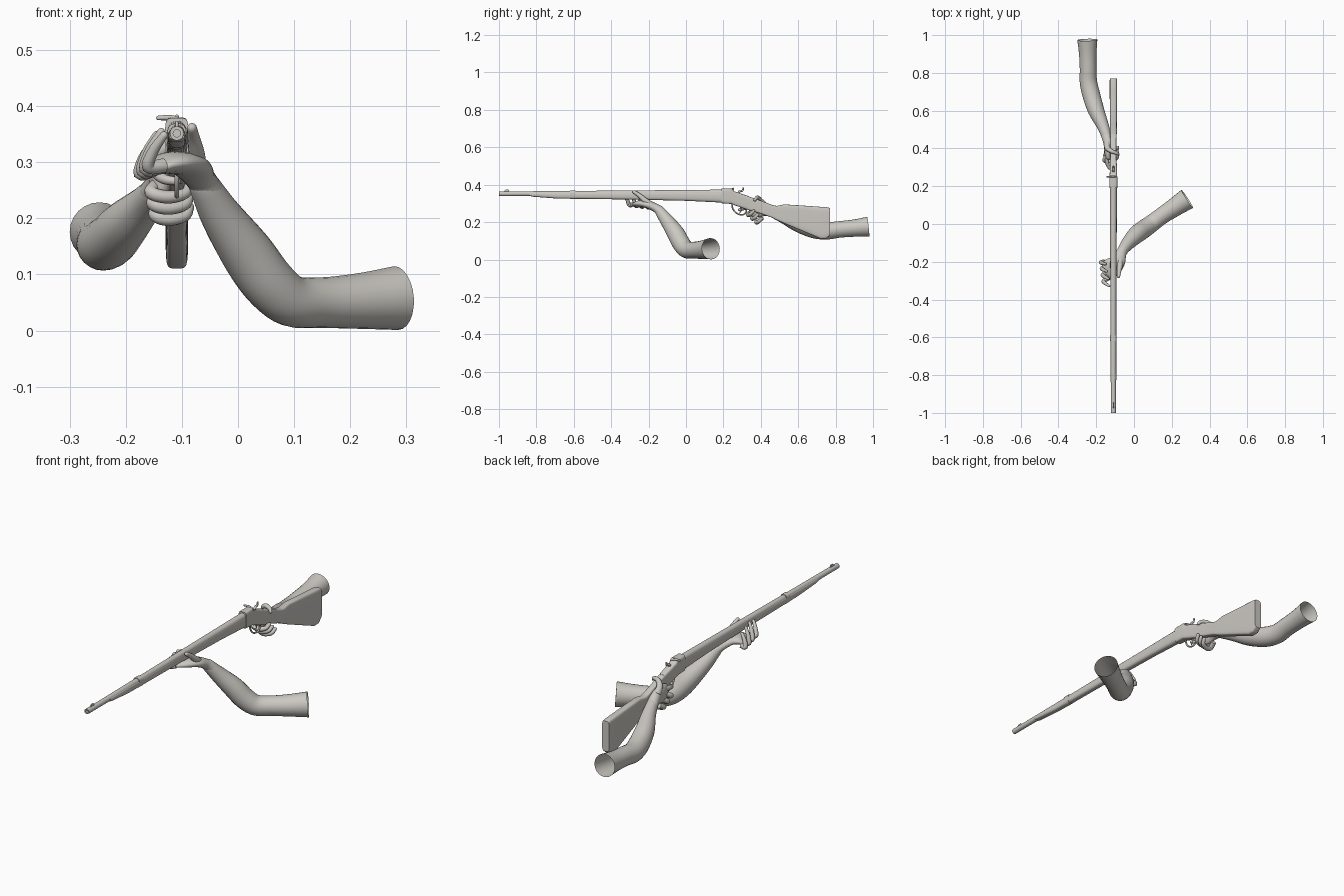
import bpy, bmesh, math
from mathutils import Vector

GUN_X = -0.109

clay = bpy.data.materials.new("warm_grey")
clay.diffuse_color = (0.60, 0.58, 0.54, 1)


def finish(name, bm, angle=40):
    bmesh.ops.recalc_face_normals(bm, faces=bm.faces)
    me = bpy.data.meshes.new(name)
    bm.to_mesh(me)
    bm.free()
    me.materials.append(clay)
    ob = bpy.data.objects.new(name, me)
    bpy.context.collection.objects.link(ob)
    bpy.ops.object.select_all(action='DESELECT')
    ob.select_set(True)
    bpy.context.view_layer.objects.active = ob
    bpy.ops.object.shade_smooth_by_angle(angle=math.radians(angle))
    return ob


def skin(bm, rings, cap_start, cap_end):
    vs = [[bm.verts.new(p) for p in r] for r in rings]
    n = len(vs[0])
    for a, b in zip(vs, vs[1:]):
        for i in range(n):
            bm.faces.new((a[i], a[(i + 1) % n], b[(i + 1) % n], b[i]))
    if cap_start:
        bm.faces.new(vs[0][::-1])
    if cap_end:
        bm.faces.new(vs[-1])


def loft(name, stations, power=2, n=24):
    """Superellipse sections along y: (y, z_top, z_bottom, half_width)."""
    bm = bmesh.new()
    rings = []
    for y, zt, zb, w in stations:
        ring = []
        for i in range(n):
            t = 2 * math.pi * (i + 0.5) / n
            c, s = math.cos(t), math.sin(t)
            e = 2 / power
            ring.append((GUN_X + w * math.copysign(abs(c) ** e, c), y,
                         (zt + zb) / 2 + (zt - zb) / 2 * math.copysign(abs(s) ** e, s)))
        rings.append(ring)
    skin(bm, rings, True, True)
    return finish(name, bm)


def smooth_path(pts, sub):
    """Catmull-Rom through points of any dimension."""
    P = [Vector(p) for p in pts]
    P = [2 * P[0] - P[1]] + P + [2 * P[-1] - P[-2]]
    out = []
    for i in range(1, len(P) - 2):
        a, b, c, d = P[i - 1:i + 3]
        for k in range(sub):
            t = k / sub
            out.append(0.5 * (2 * b + (c - a) * t + (2 * a - 5 * b + 4 * c - d) * t * t
                              + (3 * b - a - 3 * c + d) * t ** 3))
    return out + [P[-2]]


def tube(name, pts, flat=None, up=(0, 0, 1), open_start=False, round_end=True, n=16, sub=5):
    """Tube through (x, y, z, r); flat gives the height ratio at each point."""
    flat = flat or [1] * len(pts)
    centres = smooth_path([p[:3] for p in pts], sub)
    radii = smooth_path([(p[3], p[3] * f) for p, f in zip(pts, flat)], sub)
    up = Vector(up)
    rings = []
    last = len(centres) - 1

    def ring(c, T, a, b):
        S = up.cross(T).normalized()
        U = T.cross(S)
        rings.append([c + S * a * math.cos(2 * math.pi * i / n) + U * b * math.sin(2 * math.pi * i / n)
                      for i in range(n)])
    for i, c in enumerate(centres):
        T = (centres[min(i + 1, last)] - centres[max(i - 1, 0)]).normalized()
        ring(c, T, *radii[i])
    if round_end:  # hemispherical tip
        for k in (30, 55, 75, 88):
            q = math.cos(math.radians(k))
            a, b = radii[-1]
            ring(centres[-1] + T * b * math.sin(math.radians(k)), T, a * q, b * q)
    bm = bmesh.new()
    skin(bm, rings, not open_start, True)
    return finish(name, bm, 60)


# ---- rifle: barrel with hollow muzzle
loft("barrel", [(-0.93, 0.358, 0.345, 0.0065), (-1.0, 0.358, 0.345, 0.0065),
                (-1.0, 0.364, 0.339, 0.0125), (-0.7, 0.366, 0.339, 0.0135),
                (0.0, 0.372, 0.338, 0.0165), (0.2, 0.374, 0.337, 0.0175)])
loft("front_sight", [(-0.975, 0.364, 0.358, 0.003), (-0.965, 0.374, 0.358, 0.003),
                     (-0.95, 0.374, 0.358, 0.003), (-0.945, 0.364, 0.358, 0.003)], 5, 8)

# ---- fore-end wood, receiver and butt stock
loft("forestock", [(-0.84, 0.358, 0.341, 0.014), (-0.82, 0.359, 0.336, 0.0155),
                   (-0.69, 0.36, 0.326, 0.016), (-0.3, 0.363, 0.321, 0.0165),
                   (0.0, 0.366, 0.314, 0.018), (0.2, 0.368, 0.304, 0.019)], 3)
loft("barrel_band", [(-0.62, 0.369, 0.324, 0.017), (-0.59, 0.369, 0.323, 0.017)], 3)
loft("receiver", [(0.19, 0.379, 0.301, 0.021), (0.245, 0.38, 0.297, 0.021),
                  (0.255, 0.366, 0.292, 0.020), (0.34, 0.337, 0.262, 0.017)], 5, 32)
loft("butt_stock", [(0.32, 0.343, 0.269, 0.017), (0.40, 0.315, 0.245, 0.016),
                    (0.46, 0.292, 0.224, 0.017), (0.485, 0.287, 0.211, 0.018),
                    (0.525, 0.295, 0.193, 0.018), (0.62, 0.289, 0.153, 0.019),
                    (0.72, 0.282, 0.111, 0.020), (0.75, 0.280, 0.112, 0.020),
                    (0.77, 0.276, 0.130, 0.019)], 6, 32)

# ---- lock: hammer, side lever, trigger and guard
X = GUN_X
tube("hammer", [(X, 0.275, 0.345, 0.008), (X, 0.287, 0.365, 0.006), (X, 0.302, 0.368, 0.005),
                (X, 0.306, 0.381, 0.004)], up=(1, 0, 0), n=10)
tube("cocking_lever", [(X + 0.012, 0.252, 0.372, 0.005), (X - 0.01, 0.252, 0.379, 0.005),
                       (X - 0.033, 0.25, 0.379, 0.004)], up=(0, 1, 0), n=10)
tube("trigger_guard", [(X, 0.245, 0.296, 0.004), (X, 0.252, 0.268, 0.004), (X, 0.275, 0.245, 0.004),
                       (X, 0.305, 0.240, 0.004), (X, 0.322, 0.255, 0.004), (X, 0.322, 0.275, 0.004)],
     up=(1, 0, 0), n=10)
tube("trigger", [(X, 0.288, 0.288, 0.004), (X, 0.296, 0.268, 0.003), (X, 0.288, 0.252, 0.003)],
     up=(1, 0, 0), n=8)

# ---- supporting arm, from open sleeve end to wrist and palm
tube("support_arm", [(0.282, 0.133, 0.058, 0.057), (0.22, 0.092, 0.053, 0.050),
                     (0.15, 0.045, 0.050, 0.045), (0.095, 0.004, 0.053, 0.046),
                     (0.055, -0.025, 0.085, 0.048), (0.015, -0.055, 0.140, 0.047),
                     (-0.03, -0.10, 0.205, 0.037), (-0.062, -0.142, 0.262, 0.027)],
     open_start=True, n=24)
tube("support_palm", [(-0.052, -0.128, 0.246, 0.029), (-0.068, -0.155, 0.272, 0.029),
                      (-0.088, -0.200, 0.294, 0.042), (-0.118, -0.230, 0.299, 0.052),
                      (-0.145, -0.245, 0.293, 0.050)],
     flat=[0.95, 0.8, 0.5, 0.38, 0.3], n=20)
for i, tip in enumerate(((-0.132, -0.328, 0.348), (-0.137, -0.290, 0.354),
                         (-0.145, -0.250, 0.349), (-0.152, -0.212, 0.335))):
    base = Vector((-0.132 - 0.008 * i, -0.285 + 0.028 * i, 0.294 - 0.003 * i))
    mid = Vector((-0.160 - 0.005 * i, -0.302 + 0.033 * i, 0.292 - 0.004 * i))
    tip = Vector(tip)
    up_mid = mid.lerp(tip, 0.5) + Vector((-0.005, 0, 0))
    tube(f"support_finger_{i + 1}", [(*base, 0.013), (*mid, 0.0115), (*up_mid, 0.0095), (*tip, 0.007)],
         up=(0, 1, 0), n=12)
tube("support_thumb", [(-0.075, -0.180, 0.285, 0.019), (-0.074, -0.218, 0.315, 0.015),
                       (-0.079, -0.250, 0.343, 0.0115), (-0.082, -0.277, 0.361, 0.009)],
     up=(1, 0, 0), n=12)

# ---- trigger arm, from open sleeve end to wrist and palm
tube("trigger_arm", [(-0.247, 0.975, 0.176, 0.053), (-0.245, 0.90, 0.168, 0.046),
                     (-0.243, 0.82, 0.161, 0.044), (-0.241, 0.75, 0.153, 0.046),
                     (-0.225, 0.68, 0.162, 0.047), (-0.200, 0.60, 0.190, 0.043),
                     (-0.165, 0.52, 0.226, 0.032), (-0.142, 0.455, 0.254, 0.025)],
     open_start=True, n=24)
tube("trigger_palm", [(-0.150, 0.475, 0.246, 0.024), (-0.140, 0.448, 0.258, 0.027),
                      (-0.138, 0.415, 0.268, 0.038), (-0.138, 0.38, 0.269, 0.043),
                      (-0.136, 0.352, 0.268, 0.038)],
     flat=[1.1, 1, 0.58, 0.44, 0.4], up=(1, 0, 0), n=20)
# fingers wrapping below the wrist of the stock
for i in range(3):
    z, y = 0.250 - 0.020 * i, 0.340 + 0.022 * i
    tube(f"trigger_finger_{i + 1}", [(-0.142, y + 0.025, z + 0.012, 0.012),
                                     (-0.155 + 0.004 * i, y - 0.004, z - 0.004, 0.012),
                                     (-0.125, y - 0.006, z - 0.012, 0.0115),
                                     (-0.095, y + 0.006, z - 0.006, 0.010),
                                     (-0.086, y + 0.022, z + 0.010, 0.008)], n=12)
tube("trigger_index", [(-0.140, 0.362, 0.285, 0.013), (-0.143, 0.330, 0.280, 0.011),
                       (-0.132, 0.300, 0.270, 0.009), (-0.110, 0.286, 0.266, 0.0075)], n=12)
tube("trigger_thumb", [(-0.143, 0.425, 0.285, 0.018), (-0.140, 0.400, 0.313, 0.014),
                       (-0.118, 0.385, 0.331, 0.011), (-0.092, 0.375, 0.328, 0.009),
                       (-0.083, 0.368, 0.318, 0.007)], up=(0, 1, 0), n=12)
